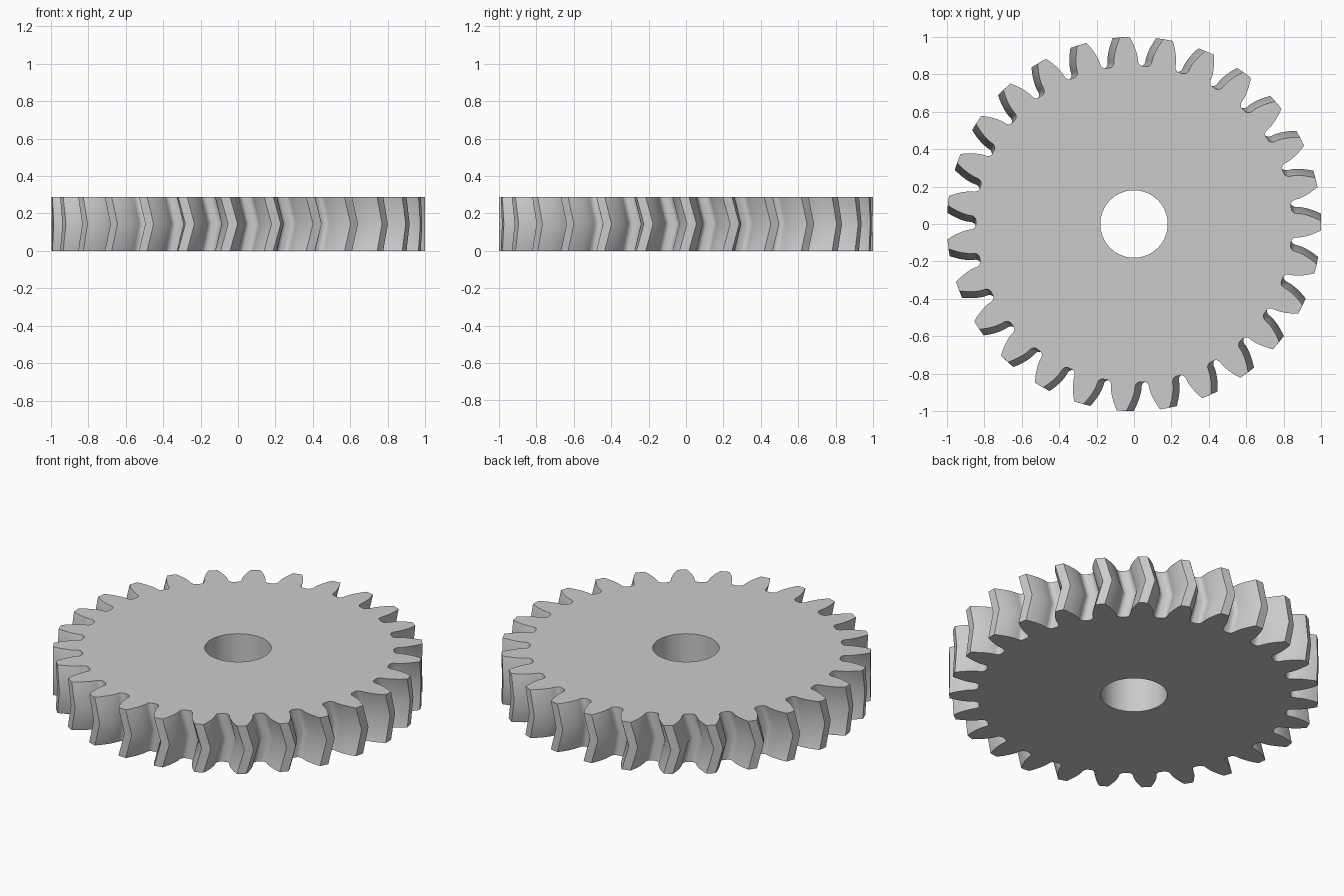
import bpy, bmesh
from math import acos, cos, sin, pi, radians, sqrt

cube = bpy.data.objects.get("Cube")
if cube:
    bpy.data.objects.remove(cube, do_unlink=True)

# Gear dimensions
TEETH = 27
TIP_R = 1.0
HEIGHT = 0.288
BORE_R = 0.18
PRESSURE = radians(20)
TWIST = radians(2.3)        # turn of the middle layer, giving the chevron
START = radians(92.8)       # direction of the first tooth

module = 2 * TIP_R / (TEETH + 2)
pitch_r = module * TEETH / 2
root_r = pitch_r - 1.25 * module
base_r = pitch_r * cos(PRESSURE)
pitch_angle = 2 * pi / TEETH


def involute(r):
    a = acos(min(1, base_r / r))
    return sqrt(max(0, (r / base_r) ** 2 - 1)) - a


def half_angle(r):
    """Half the angular width of a tooth at radius r."""
    return pitch_angle / 4 + involute(pitch_r) - involute(r)


def tooth_profile():
    """(angle, radius) pairs from one valley over the tip to the next."""
    side = []
    for i in range(9):      # involute flank
        r = TIP_R + (base_r - TIP_R) * i / 8
        side.append((half_angle(r), r))
    start, end = side[-1][0], pitch_angle * 0.45
    for i in range(1, 7):   # rounded root
        t = pi / 2 * i / 6
        side.append((start + (end - start) * (1 - cos(t)),
                     root_r + (base_r - root_r) * (1 - sin(t))))
    return [(-a, r) for a, r in reversed(side)] + side


profile = [(START + k * pitch_angle + a, r)
           for k in range(TEETH) for a, r in tooth_profile()]

bm = bmesh.new()


def ring(points, z, turn=0):
    return [bm.verts.new((r * cos(a + turn), r * sin(a + turn), z)) for a, r in points]


def bridge(low, high):
    n = len(low)
    for i in range(n):
        j = (i + 1) % n
        bm.faces.new((low[i], low[j], high[j], high[i]))


# Toothed rim in two mirrored helical halves, flat faces and bore
bore = [(a, BORE_R) for a, r in profile]
bottom = ring(profile, 0)
middle = ring(profile, HEIGHT / 2, TWIST)
top = ring(profile, HEIGHT)
bore_top = ring(bore, HEIGHT)
bore_bottom = ring(bore, 0)
loops = [bottom, middle, top, bore_top, bore_bottom]
for i, loop in enumerate(loops):
    bridge(loop, loops[(i + 1) % len(loops)])
bmesh.ops.recalc_face_normals(bm, faces=bm.faces)

mesh = bpy.data.meshes.new("herringbone_gear")
bm.to_mesh(mesh)
bm.free()
gear = bpy.data.objects.new("herringbone_gear", mesh)
bpy.context.collection.objects.link(gear)

# Plain grey metal
grey = bpy.data.materials.new("light_grey")
grey.use_nodes = True
colour = (0.6, 0.6, 0.6, 1)
grey.diffuse_color = colour
grey.node_tree.nodes["Principled BSDF"].inputs["Base Color"].default_value = colour
mesh.materials.append(grey)

bpy.ops.object.select_all(action='DESELECT')
gear.select_set(True)
bpy.context.view_layer.objects.active = gear
bpy.ops.object.shade_smooth_by_angle(angle=radians(30))
